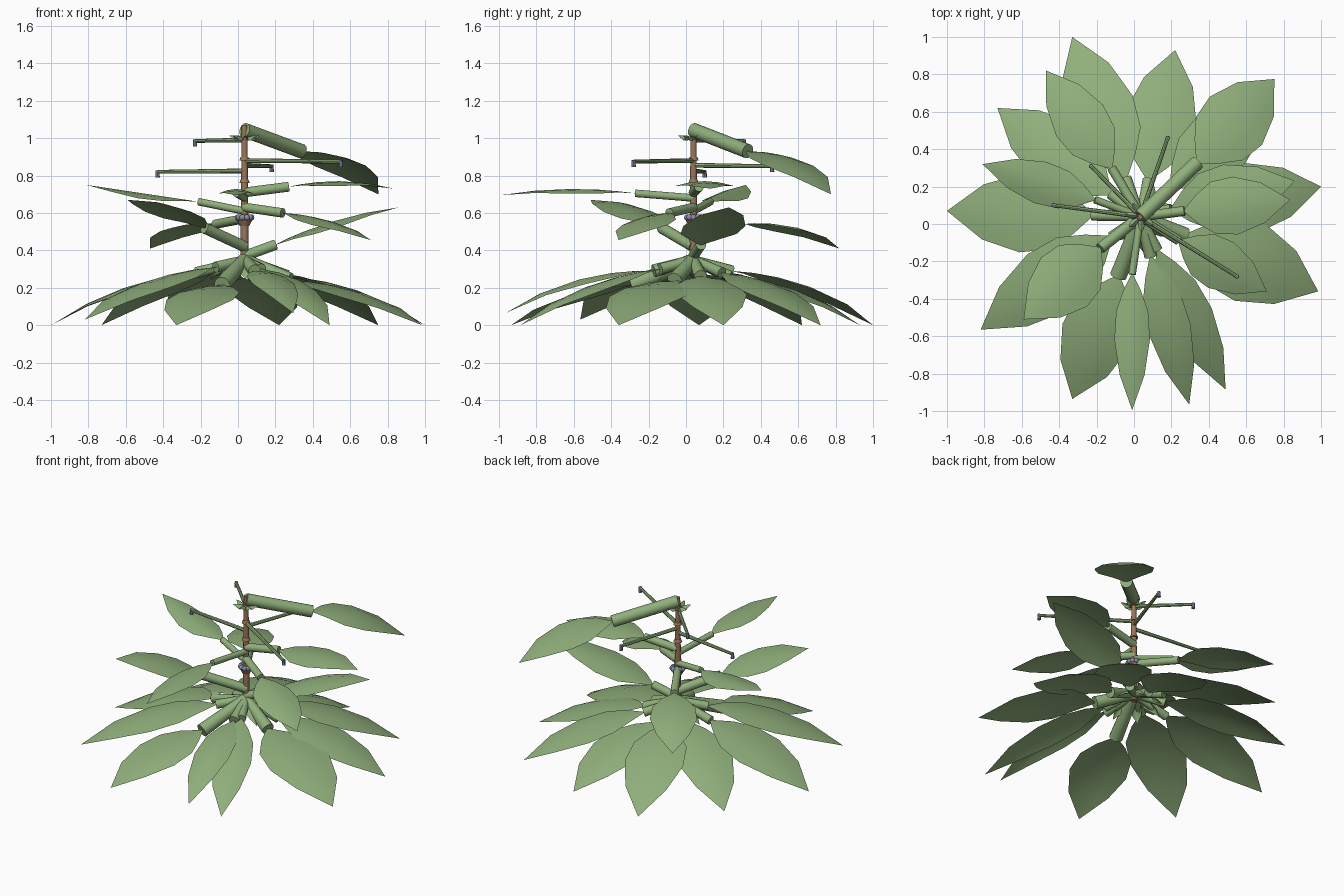
import bpy, bmesh, math
from mathutils import Vector

if "Cube" in bpy.data.objects:
    bpy.data.objects.remove(bpy.data.objects["Cube"])

AX = Vector((0.035, 0.04, 0))  # stem axis


def material(name, col):
    m = bpy.data.materials.new(name)
    m.diffuse_color = (*col, 1)
    m.use_nodes = True
    m.node_tree.nodes["Principled BSDF"].inputs["Base Color"].default_value = m.diffuse_color
    return m


GREEN = material("leaf green", (0.28, 0.43, 0.20))
BROWN = material("bark brown", (0.33, 0.18, 0.10))
VIOLET = material("bud violet", (0.27, 0.27, 0.43))


def finish(name, bm, mat):
    me = bpy.data.meshes.new(name)
    bm.to_mesh(me)
    bm.free()
    me.materials.append(mat)
    ob = bpy.data.objects.new(name, me)
    bpy.context.collection.objects.link(ob)
    for p in me.polygons:
        p.use_smooth = True
    me.set_sharp_from_angle(angle=math.radians(40))
    return ob


def tube(name, a, b, r1, r2, mat, sides=12):
    a, b = Vector(a), Vector(b)
    bm = bmesh.new()
    bmesh.ops.create_cone(bm, cap_ends=True, segments=sides, radius1=r1, radius2=r2, depth=(b - a).length)
    rot = (b - a).to_track_quat('Z', 'Y')
    for v in bm.verts:
        v.co = rot @ v.co + (a + b) / 2
    return finish(name, bm, mat)


# Outline of a leaf: (position along length, share of half width)
OUTLINE = [(0, 0.05), (0.12, 0.5), (0.27, 0.9), (0.48, 1.0), (0.74, 0.7), (1, 0.0)]


def leaf(name, base, tip, width, arch=0.05):
    base, tip = Vector(base), Vector(tip)
    d = tip - base
    side = d.cross(Vector((0, 0, 1))).normalized()
    up = side.cross(d).normalized()
    bm = bmesh.new()
    rows = []
    for t, w in OUTLINE:
        row = []
        for k in (-1, -0.5, 0, 0.5, 1):
            lift = arch * 4 * t * (1 - t) - 0.025 * (k * w) ** 2
            row.append(bm.verts.new(base + d * t + side * (k * w * width / 2) + up * lift))
        rows.append(row)
    for r0, r1 in zip(rows, rows[1:]):
        for i in range(4):
            bm.faces.new((r0[i], r0[i + 1], r1[i + 1], r1[i]))
    bmesh.ops.remove_doubles(bm, verts=bm.verts[:], dist=0.0005)
    bmesh.ops.recalc_face_normals(bm, faces=bm.faces[:])
    bm.faces.ensure_lookup_table()
    if bm.faces[0].normal.dot(up) < 0:
        bmesh.ops.reverse_faces(bm, faces=bm.faces[:])
    return finish(name, bm, GREEN)


# Lower rosette: tip x, tip y, tip z, width, stalk reach, blade base height, stalk radius, arch
LOWER = [
    (-1.0, 0.07, 0.0, 0.42, 0.26, 0.28, 0.03, 0.055),
    (-0.73, 0.62, 0.0, 0.36, 0.20, 0.29, 0.03, 0.055),
    (-0.33, 1.0, 0.0, 0.38, 0.22, 0.29, 0.03, 0.065),
    (0.22, 0.93, 0.0, 0.38, 0.20, 0.26, 0.03, 0.055),
    (0.75, 0.72, 0.0, 0.36, 0.22, 0.28, 0.03, 0.055),
    (1.0, 0.20, 0.0, 0.38, 0.23, 0.26, 0.035, 0.055),
    (0.985, -0.36, 0.0, 0.44, 0.26, 0.24, 0.042, 0.055),
    (0.49, -0.885, 0.0, 0.25, 0.20, 0.30, 0.03, 0.055),
    (0.295, -0.965, 0.065, 0.23, 0.22, 0.29, 0.035, 0.065),
    (-0.33, -0.935, 0.0, 0.38, 0.34, 0.215, 0.045, 0.05),
    (-0.82, -0.565, 0.03, 0.37, 0.19, 0.31, 0.03, 0.055),
]
for i, (x, y, z, w, reach, bz, r, arch) in enumerate(LOWER):
    tip = Vector((x, y, z))
    out = Vector((x - AX.x, y - AX.y, 0)).normalized()
    base = AX + out * reach + Vector((0, 0, bz))
    tube(f"lower_stalk_{i}", AX + Vector((0, 0, 0.35)), base, r * 0.8, r, GREEN)
    leaf(f"lower_leaf_{i}", base, tip, w, arch)

# Upper leaves: stalk start height, blade base, tip, width, stalk radius, arch
UPPER = [
    (0.37, (0.20, 0.08, 0.43), (0.86, 0.23, 0.63), 0.34, 0.028, 0.03),
    (0.42, (-0.18, -0.13, 0.52), (-0.59, -0.51, 0.67), 0.36, 0.03, 0.04),
    (0.57, (-0.12, 0.30, 0.54), (-0.47, 0.82, 0.41), 0.30, 0.025, 0.05),
    (0.63, (0.24, -0.09, 0.60), (0.71, -0.36, 0.455), 0.28, 0.025, 0.03),
    (0.61, (-0.21, 0.13, 0.66), (-0.81, 0.32, 0.75), 0.23, 0.02, 0.0),
    (0.68, (-0.01, -0.27, 0.705), (-0.01, -0.995, 0.695), 0.19, 0.02, 0.028),
    (0.71, (0.27, 0.07, 0.74), (0.835, 0.13, 0.73), 0.31, 0.026, 0.035),
    (1.043, (0.34, 0.33, 0.93), (0.75, 0.775, 0.70), 0.38, 0.039, 0.06),
]
for i, (z0, base, tip, w, r, arch) in enumerate(UPPER):
    tube(f"upper_stalk_{i}", (AX.x, AX.y, z0), base, r, r, GREEN, 16)
    leaf(f"upper_leaf_{i}", base, tip, w, arch)

# Woody stem with nodes and a bud ring
tube("stem", (AX.x, AX.y, 0.30), (AX.x, AX.y, 1.07), 0.023, 0.015, BROWN)
for z in (0.76, 0.88, 0.99):
    tube("stem_node", (AX.x, AX.y, z), (AX.x, AX.y, z + 0.02), 0.028, 0.02, BROWN)
tube("stem_collar", (AX.x, AX.y, 0.53), (AX.x, AX.y, 0.565), 0.025, 0.042, BROWN)
for i in range(10):
    a = math.tau * i / 10
    bm = bmesh.new()
    bmesh.ops.create_icosphere(bm, subdivisions=2, radius=0.017)
    for v in bm.verts:
        v.co += AX + Vector((0.036 * math.cos(a), 0.036 * math.sin(a), 0.576))
    finish("ring_bud", bm, VIOLET)

# Thin flower shoots with a drooping bud
for x, y, z in [(-0.43, 0.10, 0.82), (0.55, -0.28, 0.875), (-0.23, 0.31, 0.985), (0.18, 0.46, 0.85)]:
    tube("shoot", (AX.x, AX.y, z + 0.005), (x, y, z), 0.013, 0.010, GREEN, 8)
    tube("shoot_bud", (x, y, z + 0.008), (x, y, z - 0.03), 0.010, 0.012, VIOLET, 8)

# Small leaflets around the tip of the stem and at the heart of the rosette
for i in range(7):
    a = math.tau * i / 7 + 0.3
    d = Vector((math.cos(a), math.sin(a), 0))
    leaf(f"crown_leaflet_{i}", AX + d * 0.01 + Vector((0, 0, 1.0)), AX + d * 0.085 + Vector((0, 0, 1.015)), 0.035, 0.004)
    leaf(f"heart_leaflet_{i}", AX + d * 0.03 + Vector((0, 0, 0.35)), AX + d * 0.19 + Vector((0, 0, 0.24)), 0.08, 0.02)
